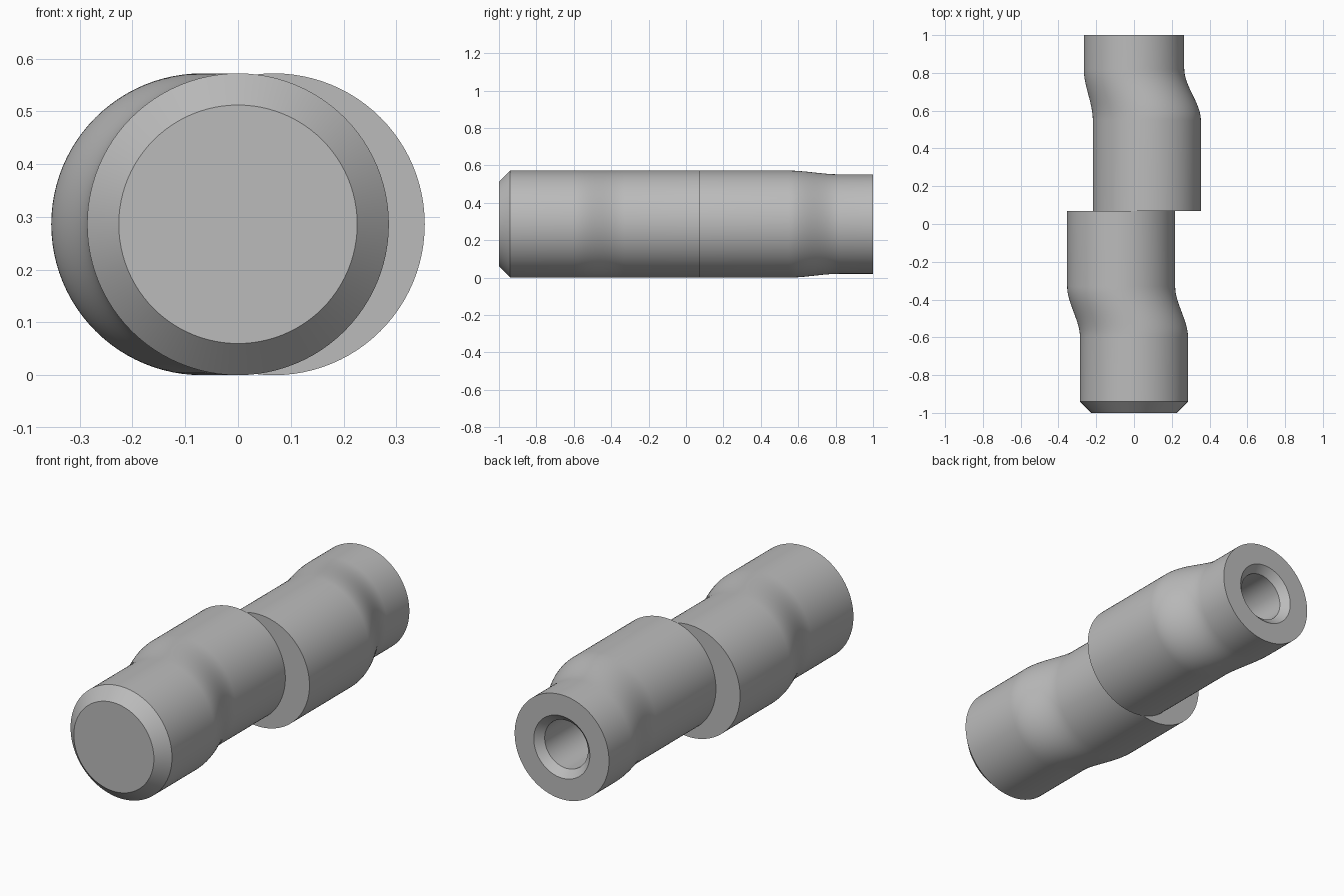
import bpy, bmesh, math

if "Cube" in bpy.data.objects:
    bpy.data.objects.remove(bpy.data.objects["Cube"], do_unlink=True)

SEGMENTS = 96
R = 0.286          # main body radius, also the axis height
R_NECK = 0.266     # slimmer rear neck
OFFSET = 0.068     # sideways shift of each half at the middle joint
JOINT = 0.07       # y of the middle joint

grey = bpy.data.materials.new("plain grey")
grey.use_nodes = True
grey.diffuse_color = (0.5, 0.5, 0.5, 1)
grey.node_tree.nodes["Principled BSDF"].inputs["Base Color"].default_value = (0.5, 0.5, 0.5, 1)


def bend(y0, y1, x0, x1, r0, r1, steps=16):
    """Stations (y, x, radius) of a smooth S-shaped sideways bend."""
    stations = []
    for i in range(steps + 1):
        t = i / steps
        s = t * t * (3 - 2 * t)
        stations.append((y0 + (y1 - y0) * t, x0 + (x1 - x0) * s, r0 + (r1 - r0) * s))
    return stations


def loft(name, stations):
    """Skin circles along y and cap both ends."""
    bm = bmesh.new()
    rings = []
    for y, x, r in stations:
        rings.append([bm.verts.new((x + r * math.cos(a), y, R + r * math.sin(a)))
                      for a in (2 * math.pi * k / SEGMENTS for k in range(SEGMENTS))])
    for a, b in zip(rings, rings[1:]):
        for k in range(SEGMENTS):
            n = (k + 1) % SEGMENTS
            bm.faces.new((a[k], a[n], b[n], b[k]))
    bm.faces.new(rings[0])
    bm.faces.new(rings[-1])
    bmesh.ops.recalc_face_normals(bm, faces=bm.faces[:])
    mesh = bpy.data.meshes.new(name)
    bm.to_mesh(mesh)
    bm.free()
    mesh.materials.append(grey)
    obj = bpy.data.objects.new(name, mesh)
    bpy.context.collection.objects.link(obj)
    bpy.ops.object.select_all(action="DESELECT")
    obj.select_set(True)
    bpy.context.view_layer.objects.active = obj
    bpy.ops.object.shade_smooth_by_angle(angle=math.radians(30))
    return obj


# Front half: chamfered nose, bending towards the right
loft("front_plug", [(-1, 0, 0.226), (-0.94, 0, R)]
     + bend(-0.6, -0.33, 0, -OFFSET, R, R)
     + [(JOINT, -OFFSET, R)])

# Rear half: bends back to the axis, narrows to a neck, then a countersunk bore
loft("rear_socket", [(JOINT, OFFSET, R)]
     + bend(0.55, 0.82, OFFSET, 0, R, R_NECK)
     + [(1, 0, R_NECK), (1, 0, 0.158), (0.964, 0, 0.122), (0.4, 0, 0.122)])
